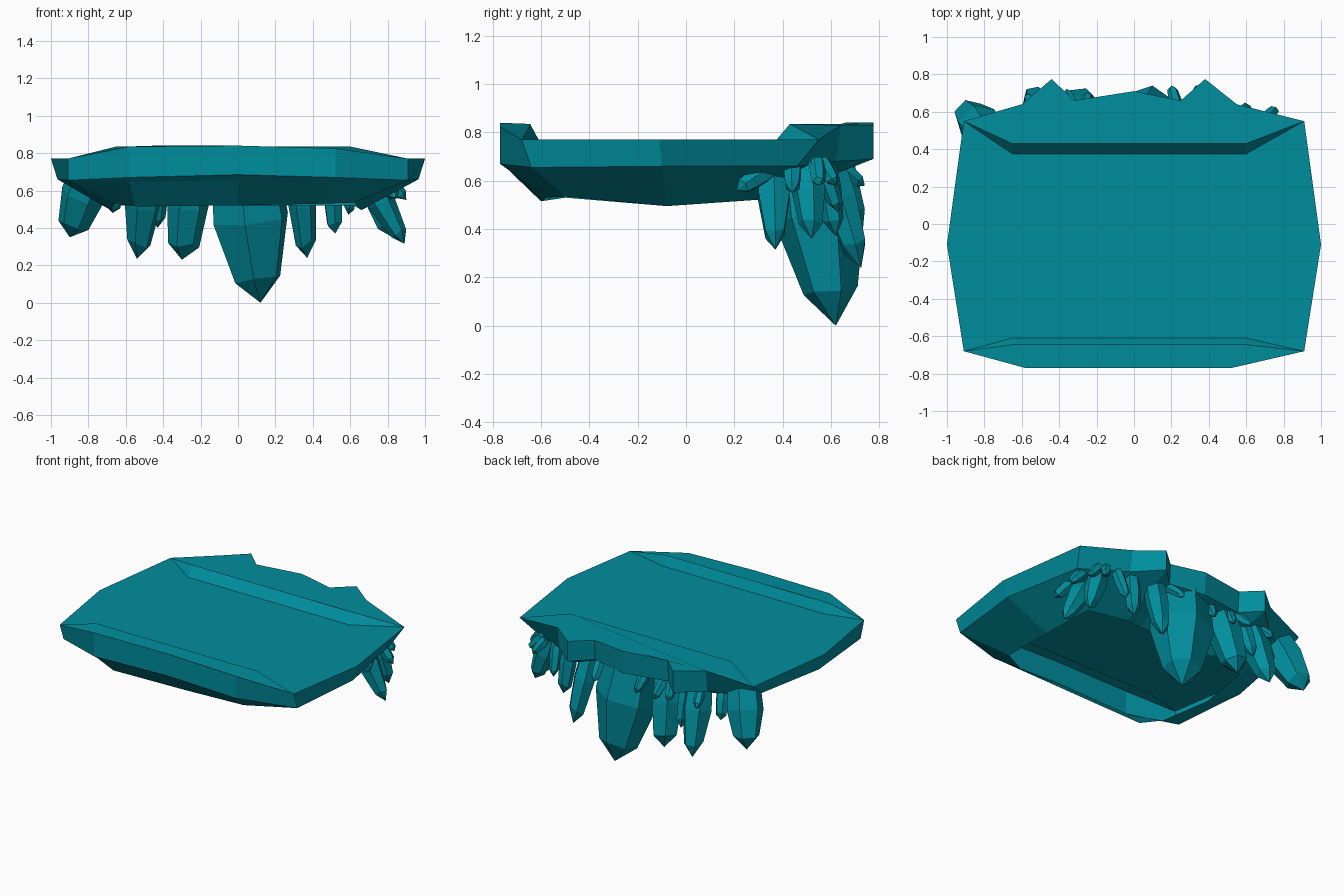
import bpy, bmesh, math, random
from mathutils import Vector

if "Cube" in bpy.data.objects:
    bpy.data.objects.remove(bpy.data.objects["Cube"])

random.seed(4)
mat = bpy.data.materials.new("teal_crystal")
mat.diffuse_color = (0.0, 0.27, 0.34, 1)
mat.use_nodes = True
mat.node_tree.nodes["Principled BSDF"].inputs["Base Color"].default_value = mat.diffuse_color


def finish(bm, name):
    me = bpy.data.meshes.new(name)
    bm.to_mesh(me)
    bm.free()
    me.materials.append(mat)
    ob = bpy.data.objects.new(name, me)
    bpy.context.collection.objects.link(ob)
    return ob


# Slab shell: rim, waist and lower edge rings lofted together, open underneath
rim = [(-.58, -.77, .835), (0, -.77, .84), (.52, -.77, .825), (.91, -.68, .77), (1, -.11, .77), (.91, .55, .77),
       (.55, .64, .83), (.38, .775, .83), (.25, .66, .83), (0, .71, .84), (-.32, .66, .84),
       (-.44, .775, .84), (-.6, .64, .835), (-.91, .55, .77), (-1, -.11, .77), (-.91, -.68, .77)]
waist = [(-.58, -.77, .67), (0, -.77, .685), (.52, -.77, .67), (.91, -.64, .655), (.965, -.1, .66), (.86, .46, .66),
         (.55, .62, .68), (.38, .775, .69), (.25, .65, .69), (0, .7, .68), (-.32, .65, .69),
         (-.44, .775, .69), (-.6, .62, .68), (-.86, .46, .66), (-.965, -.1, .66), (-.91, -.64, .655)]
under = [(-.55, -.6, .515), (0, -.59, .52), (.45, -.58, .53), (.62, -.5, .535), (.66, -.08, .495), (.62, .28, .52),
         (.45, .32, .52), (.34, .34, .52), (.22, .33, .52), (0, .34, .52), (-.25, .33, .52),
         (-.36, .34, .52), (-.5, .32, .52), (-.64, .28, .52), (-.68, -.08, .495), (-.66, -.5, .53)]
bm = bmesh.new()
R, W, U = [[bm.verts.new(p) for p in ring] for ring in (rim, waist, under)]
# Small step under the front wall
S = list(W)
for i, p in ((0, (-.58, -.735, .645)), (1, (0, -.735, .655)), (2, (.5, -.735, .645))):
    S[i] = bm.verts.new(p)
n = len(R)
for a, b in ((R, W), (W, S), (S, U)):
    for i in range(n):
        j = (i + 1) % n
        quad = list(dict.fromkeys((b[i], b[j], a[j], a[i])))
        if len(quad) > 2:
            bm.faces.new(quad)


# Inner edges of the raised front and back lips
def pair(y, z):
    return [bm.verts.new((x, y, z)) for x in (-.65, .6)]


fl, fr = pair(-.61, .77)
fl2, fr2 = pair(-.645, .835)
bl, br = pair(.375, .77)
bl2, br2 = pair(.43, .835)
bm.faces.new((R[15], fl, fr, R[3], R[4], R[5], br, bl, R[13], R[14]))
bm.faces.new((fl, fl2, fr2, fr))
bm.faces.new((bl, br, br2, bl2))
for tri in ((fl, R[15], fl2), (fr, fr2, R[3]), (bl, bl2, R[13]), (br, R[5], br2)):
    bm.faces.new(tri)
bm.faces.new((R[15], R[0], R[1], R[2], R[3], fr2, fl2))
bm.faces.new([bl2, br2] + R[5:14])
finish(bm, "rock_slab")


# Six-sided crystal: wide root, narrower shoulder, off-centre point
def crystal(name, root, tip, r0, r1, shoulder=.8, turn=None, flat=1):
    root, tip = Vector(root), Vector(tip)
    axis = tip - root
    q = axis.to_track_quat('Z', 'Y')
    turn = random.uniform(0, 1) if turn is None else turn
    bm = bmesh.new()
    rings = []
    for t, r in ((0, r0 * .9), (.35, r0), (shoulder, r1)):
        ring = []
        for k in range(6):
            a = turn + k * math.pi / 3
            lift = random.uniform(-.05, .05) if t == shoulder else 0
            off = q @ Vector((r * math.cos(a), r * math.sin(a), 0))
            off.y *= flat
            ring.append(bm.verts.new(root + axis * (t + lift) + off))
        rings.append(ring)
    for a, b in zip(rings, rings[1:]):
        for k in range(6):
            bm.faces.new((a[k], a[(k + 1) % 6], b[(k + 1) % 6], b[k]))
    bm.faces.new(rings[0][::-1])
    p = bm.verts.new(tip)
    for k in range(6):
        bm.faces.new((rings[2][k], rings[2][(k + 1) % 6], p))
    bmesh.ops.recalc_face_normals(bm, faces=bm.faces)
    finish(bm, name)


# Large crystals
crystal("main_crystal", (.04, .52, .69), (.12, .62, .0), .215, .13, .83, 0, .88)
large = [((-.79, .48, .7), (-.90, .61, .35), .12, .085),
         ((-.49, .55, .68), (-.54, .70, .235), .1, .065),
         ((-.25, .55, .68), (-.3, .67, .23), .11, .085),
         ((.33, .59, .68), (.37, .725, .24), .075, .055),
         ((.70, .36, .66), (.89, .37, .315), .075, .045),
         ((.71, .50, .66), (.81, .52, .36), .07, .05)]
for i, (a, b, r0, r1) in enumerate(large):
    crystal(f"large_crystal_{i + 1}", a, b, r0, r1)

# Small crystals clustered around the roots
small = [((.5, .57, .68), (.52, .62, .37), .055), ((-.42, .58, .66), (-.43, .67, .40), .05),
         ((.78, .36, .66), (.84, .21, .56), .045), ((.78, .44, .68), (.9, .44, .55), .04),
         ((.74, .54, .68), (.83, .55, .58), .035), ((.61, .56, .68), (.59, .63, .47), .04),
         ((.7, .56, .68), (.76, .62, .58), .035), ((.23, .62, .68), (.2, .74, .58), .035),
         ((-.12, .61, .68), (-.09, .69, .56), .035), ((-.33, .61, .69), (-.36, .72, .58), .035),
         ((-.27, .61, .69), (-.24, .70, .56), .035), ((-.53, .58, .68), (-.57, .70, .58), .035),
         ((-.64, .5, .66), (-.67, .57, .48), .045)]
for i, (a, b, r) in enumerate(small):
    crystal(f"small_crystal_{i + 1}", a, b, r, r * .8, .8)
